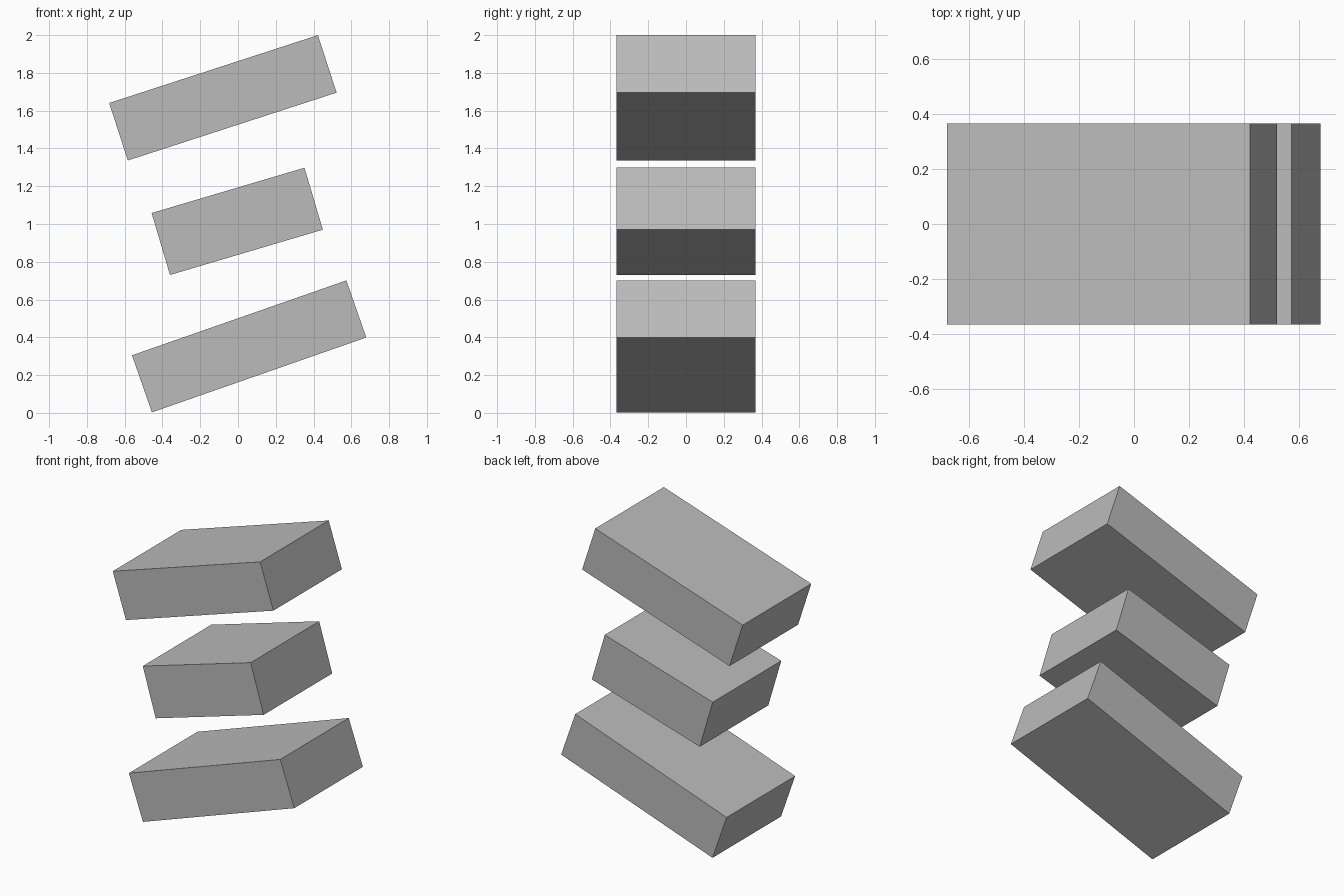
import bpy
from math import radians

cube = bpy.data.objects.get("Cube")
if cube:
    bpy.data.objects.remove(cube, do_unlink=True)

# Single plain grey
grey = bpy.data.materials.new("grey")
grey.use_nodes = True
colour = (0.5, 0.5, 0.5, 1)
grey.diffuse_color = colour
grey.node_tree.nodes["Principled BSDF"].inputs["Base Color"].default_value = colour

DEPTH = 0.734


def slab(name, x, z, length, thickness, tilt):
    """Flat-faced block, rising towards +x by tilt degrees."""
    bpy.ops.mesh.primitive_cube_add(size=1, location=(x, 0, z),
                                    rotation=(0, -radians(tilt), 0))
    ob = bpy.context.object
    ob.name = name
    ob.scale = (length, DEPTH, thickness)
    ob.data.materials.append(grey)


# Three tilted slabs, one above the other
slab("bottom_slab", 0.059, 0.352, 1.202, 0.32, 19.25)
slab("middle_slab", -0.004, 1.014, 0.844, 0.342, 16.5)
slab("top_slab", -0.08, 1.668, 1.162, 0.32, 18.0)
